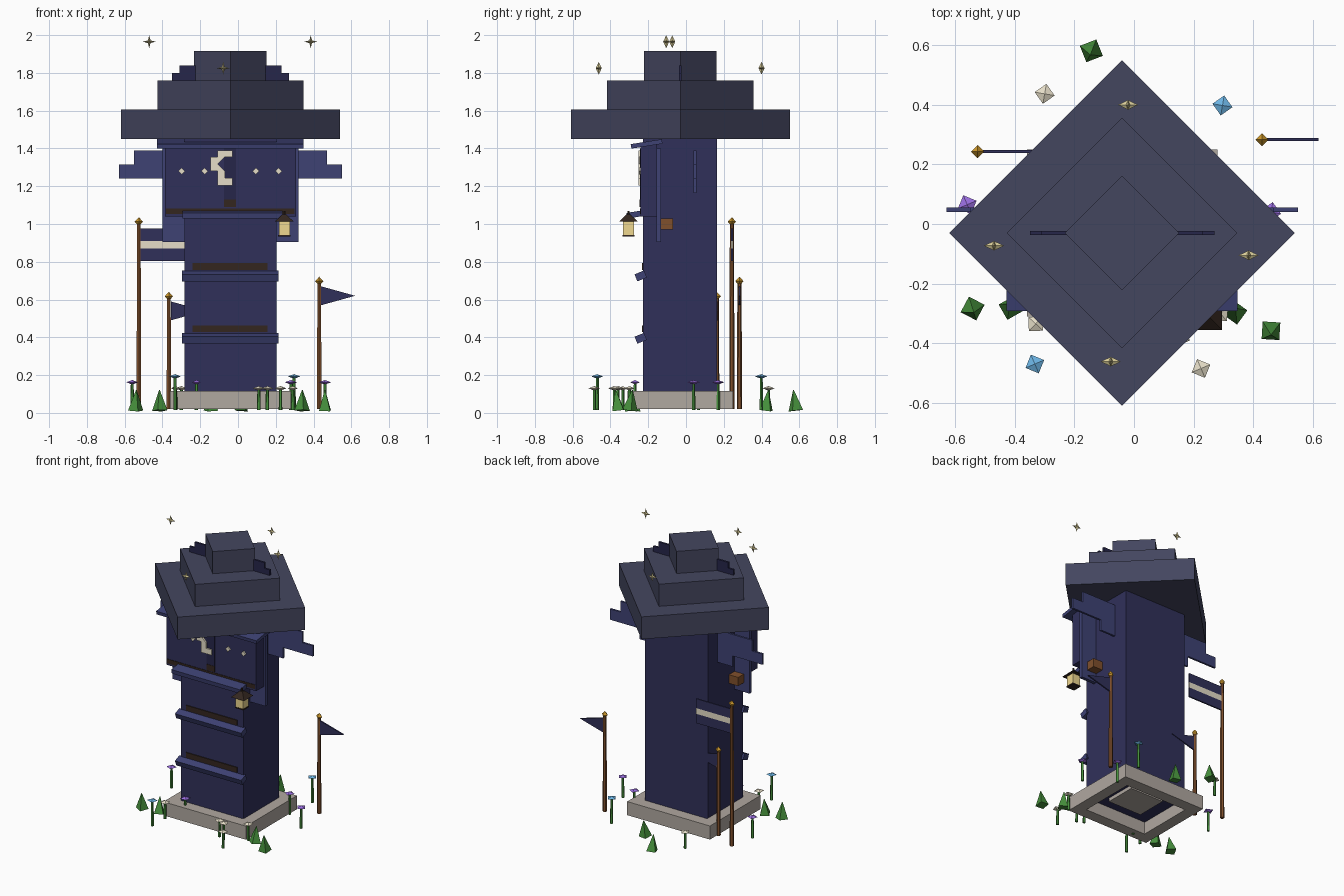
import bpy, math
from mathutils import Vector

if "Cube" in bpy.data.objects:
    bpy.data.objects.remove(bpy.data.objects["Cube"])

CX, CY = -0.04, -0.03          # tower axis


def mat(name, hexcode):
    m = bpy.data.materials.new(name)
    c = [int(hexcode[i:i + 2], 16) / 255 for i in (0, 2, 4)]
    m.diffuse_color = [((v + 0.055) / 1.055) ** 2.4 if v > 0.04 else v / 12.92 for v in c] + [1]
    m.use_nodes = True
    m.node_tree.nodes["Principled BSDF"].inputs["Base Color"].default_value = m.diffuse_color
    return m


NAVY = mat("navy", "30305a")
DEEP = mat("deep_navy", "26264a")
TRIM = mat("trim_blue", "3e4274")
ROOF = mat("roof_slate", "44465f")
STONE = mat("stone", "b0a8a0")
DARK = mat("dark_brown", "33261f")
WOOD = mat("wood", "80502c")
GOLD = mat("gold", "d09a2c")
CREAM = mat("cream", "e6dec8")
GLOW = mat("lamp_glow", "f0d890")
STAR = mat("star", "d8cc98")
GREEN = mat("green", "46903c")
BLUE = mat("blue", "6cb4e4")
PURPLE = mat("purple", "9a6ee0")


def mesh(name, verts, faces, m):
    me = bpy.data.meshes.new(name)
    me.from_pydata(verts, [], faces)
    me.materials.append(m)
    ob = bpy.data.objects.new(name, me)
    bpy.context.collection.objects.link(ob)
    return ob


def box(name, x, y, z, m, tilt=0.0):
    """Box from (min, max) ranges, optionally tilted about x."""
    c = [sum(r) / 2 for r in (x, y, z)]
    bpy.ops.mesh.primitive_cube_add(size=1, location=c, rotation=(tilt, 0, 0))
    ob = bpy.context.object
    ob.name = name
    ob.scale = [r[1] - r[0] for r in (x, y, z)]
    ob.data.materials.append(m)
    return ob


def cone(name, loc, r1, r2, h, m, n=4, rot=(0, 0, 0)):
    """Cone or prism standing on loc."""
    bpy.ops.mesh.primitive_cone_add(vertices=n, radius1=r1, radius2=r2, depth=h,
                                    location=(loc[0], loc[1], loc[2] + h / 2), rotation=rot)
    ob = bpy.context.object
    ob.name = name
    ob.data.materials.append(m)
    return ob


def plate(name, outline, y, t, m):
    """Outline in x/z extruded along y, centred on y."""
    n = len(outline)
    v = [(x, y - t / 2, z) for x, z in outline] + [(x, y + t / 2, z) for x, z in outline]
    f = [tuple(range(n)), tuple(range(2 * n - 1, n - 1, -1))]
    f += [(i, i + n, (i + 1) % n + n, (i + 1) % n) for i in range(n)]
    return mesh(name, v, f, m)


def gem(name, loc, r, h, m, turn=0.0):
    """Octahedron."""
    v = [(r * math.cos(turn + i * math.pi / 2), r * math.sin(turn + i * math.pi / 2), 0) for i in range(4)]
    v += [(0, 0, h), (0, 0, -h)]
    f = [(i, (i + 1) % 4, 4) for i in range(4)] + [((i + 1) % 4, i, 5) for i in range(4)]
    ob = mesh(name, v, f, m)
    ob.location = loc
    return ob


# Hollow stone base
bx, by, bz = (-0.36, 0.28), (-0.31, 0.25), (0.02, 0.115)
box("base_front", bx, (by[0], by[0] + 0.08), bz, STONE)
box("base_back", bx, (by[1] - 0.08, by[1]), bz, STONE)
box("base_left", (bx[0], bx[0] + 0.08), (by[0] + 0.08, by[1] - 0.08), bz, STONE)
box("base_right", (bx[1] - 0.08, bx[1]), (by[0] + 0.08, by[1] - 0.08), bz, STONE)
box("base_core", (CX - 0.13, CX + 0.13), (CY - 0.11, CY + 0.11), (0.08, 0.11), STONE)

# Tower shaft and overhanging upper storey
box("tower_shaft", (-0.283, 0.203), (-0.228, 0.163), (0.105, 1.45), NAVY)
box("upper_front", (-0.387, 0.308), (-0.24, -0.155), (1.04, 1.42), NAVY)
for side in (-1, 1):
    xs = sorted((CX + side * 0.24, CX + side * 0.36))
    box("side_panel", xs, (-0.155, -0.132), (0.905, 1.40), TRIM)
    xs = sorted((CX + side * 0.235, CX + side * 0.315))
    box("side_bracket", xs, (-0.135, -0.07), (0.97, 1.03), WOOD)
    # Stepped wings on the flanks and small ones on the roof
    w = [(0.24, 1.165), (0.36, 1.165), (0.36, 1.24), (0.59, 1.24), (0.59, 1.315), (0.51, 1.315), (0.51, 1.39), (0.24, 1.39)]
    plate("wing", [(CX + side * a, z) for a, z in w], 0.048, 0.014, TRIM)
    w = [(0.15, 1.76), (0.31, 1.76), (0.31, 1.80), (0.27, 1.80), (0.27, 1.84), (0.15, 1.84)]
    plate("roof_fin", [(CX + side * a, z) for a, z in w], CY, 0.014, DEEP)
box("upper_groove", (-0.073, -0.01), (-0.243, -0.235), (1.09, 1.40), DEEP)
box("groove_notch", (-0.073, -0.01), (-0.245, -0.235), (1.09, 1.13), DARK)
box("upper_slot", (-0.38, 0.30), (-0.243, -0.235), (1.053, 1.083), DARK)
box("canopy", (-0.428, 0.347), (-0.292, -0.125), (1.412, 1.436), TRIM, math.radians(9))

# Ledges with dark slots
for z in (0.395, 0.725):
    box("ledge", (-0.297, 0.215), (-0.267, -0.213), (z - 0.02, z + 0.02), TRIM, math.radians(22))
    box("slot", (-0.24, 0.155), (-0.234, -0.22), (z + 0.032, z + 0.068), DARK)
box("upper_ledge", (-0.295, 0.235), (-0.313, -0.235), (1.035, 1.065), TRIM, math.radians(9))

# Three-tier diamond roof
for r, z in ((0.58, 1.45), (0.387, 1.605), (0.192, 1.76)):
    cone("roof_tier", (CX, CY, z), r, r, 0.156, ROOF)

# Blocky crescent and small studs on the front
plate("crescent", [(-0.03, 1.39), (-0.108, 1.39), (-0.108, 1.355), (-0.145, 1.355), (-0.145, 1.28),
                   (-0.108, 1.28), (-0.108, 1.205), (-0.03, 1.205), (-0.03, 1.243), (-0.07, 1.243),
                   (-0.07, 1.28), (-0.108, 1.318), (-0.07, 1.355), (-0.03, 1.355)], -0.245, 0.014, CREAM)
for x in (-0.298, -0.177, 0.095, 0.215):
    plate("stud", [(x - 0.018, 1.28), (x, 1.262), (x + 0.018, 1.28), (x, 1.298)], -0.244, 0.012, CREAM)

# Hanging lantern
lx, ly = 0.245, -0.305
box("lantern_glass", (lx - 0.029, lx + 0.029), (ly - 0.029, ly + 0.029), (0.94, 1.015), GLOW)
box("lantern_base", (lx - 0.032, lx + 0.032), (ly - 0.032, ly + 0.032), (0.934, 0.942), DARK)
cone("lantern_cap", (lx, ly, 1.012), 0.072, 0.015, 0.038, DARK, 4, (0, 0, math.pi / 4))
cone("lantern_hook", (lx, ly, 1.04), 0.006, 0.006, 0.03, DARK, 6)

# Flag poles with banner and pennants
for x, y, h in ((-0.525, 0.243, 1.0), (-0.366, 0.163, 0.605), (0.43, 0.283, 0.685)):
    cone("pole", (x, y, 0.02), 0.014, 0.011, h - 0.02, WOOD, 6)
    gem("pole_finial", (x, y, h + 0.012), 0.022, 0.024, GOLD)
for z0, z1, m in ((0.805, 0.87, NAVY), (0.87, 0.91, CREAM), (0.91, 0.975, NAVY)):
    box("banner", (-0.515, -0.25), (0.238, 0.248), (z0, z1), m)
for x, y, z in ((-0.356, 0.163, 0.54), (0.44, 0.283, 0.62)):
    plate("pennant", [(x, z - 0.05), (x + 0.18, z), (x, z + 0.05)], y, 0.01, NAVY)

# Floating four-point stars
for loc in ((-0.47, -0.073, 1.965), (0.385, -0.105, 1.965), (-0.078, -0.462, 1.825), (-0.02, 0.4, 1.825)):
    v = [(0, -0.016, 0), (0, 0.016, 0)]
    for i in range(8):
        r = 0.034 if i % 2 == 0 else 0.01
        v.append((r * math.cos(i * math.pi / 4), 0, r * math.sin(i * math.pi / 4)))
    f = [(0, 2 + i, 2 + (i + 1) % 8) for i in range(8)] + [(1, 2 + (i + 1) % 8, 2 + i) for i in range(8)]
    mesh("star", v, f, STAR).location = loc

# Flowers around the base, grouped by colour and height
FLOWERS = ((BLUE, 0.193, ((-0.333, -0.47), (0.297, 0.398))),
           (PURPLE, 0.162, ((-0.56, 0.065), (0.46, 0.04), (-0.22, -0.27), (0.28, 0.17))),
           (CREAM, 0.13, ((0.225, -0.485), (-0.30, 0.437), (-0.33, -0.335), (0.11, -0.36),
                          (0.155, -0.38), (0.29, -0.30))))
for m, h, spots in FLOWERS:
    for i, (x, y) in enumerate(spots):
        cone("flower_stem", (x, y, 0.015), 0.01, 0.008, h - 0.015, GREEN, 5)
        gem("flower_head", (x, y, h), 0.034, 0.012, m, 0.4 + i)

# Grass tufts
for i, (x, y) in enumerate(((-0.54, -0.29), (-0.415, -0.275), (0.46, -0.365), (0.34, -0.29),
                            (-0.145, 0.575), (0.02, 0.43))):
    cone("grass_tuft", (x, y, 0.012), 0.042, 0.002, 0.11, GREEN, 4,
         (0.12 * math.cos(i * 2), 0.12 * math.sin(i * 2), 0.3 + i))
